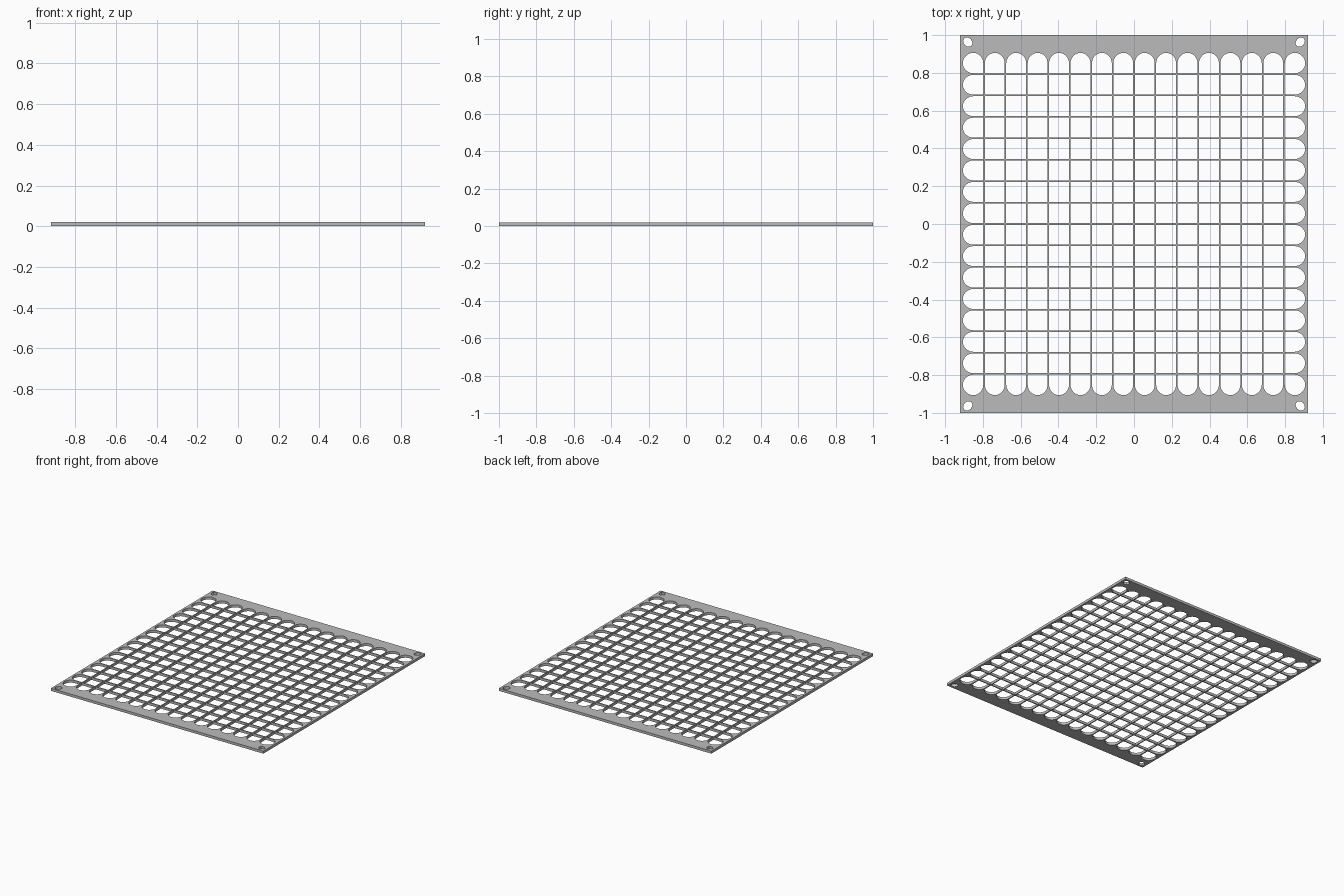
import bpy
import bmesh
from math import cos, sin, pi

cube = bpy.data.objects.get("Cube")
if cube:
    bpy.data.objects.remove(cube, do_unlink=True)

HALF_X, HALF_Y, THICK = 0.92, 1.0, 0.02
COUNT, PITCH = 16, 0.1134
INNER, OUTER = 0.0527, 0.0555   # cell half-width toward bars / toward the rim
STEPS = 8                       # segments per rounded quarter

# Flat grey material
grey = bpy.data.materials.new("plate grey")
grey.use_nodes = True
grey.diffuse_color = (0.5, 0.5, 0.5, 1)
grey.node_tree.nodes["Principled BSDF"].inputs["Base Color"].default_value = (0.5, 0.5, 0.5, 1)

outline = bpy.data.curves.new("plate_outline", 'CURVE')
outline.dimensions = '2D'
outline.fill_mode = 'BOTH'
outline.extrude = THICK / 2


def add_loop(points):
    spline = outline.splines.new('POLY')
    spline.points.add(len(points) - 1)
    for p, (x, y) in zip(spline.points, points):
        p.co = (x, y, 0, 1)
    spline.use_cyclic_u = True


def cell_points(col, row):
    """Square opening whose quarters are rounded where they meet the rim."""
    cx, cy = ((i - (COUNT - 1) / 2) * PITCH for i in (col, row))
    points = []
    for quarter, (sx, sy) in enumerate(((1, 1), (-1, 1), (-1, -1), (1, -1))):
        rim_x = col == (COUNT - 1 if sx > 0 else 0)
        rim_y = row == (COUNT - 1 if sy > 0 else 0)
        ax = OUTER if rim_x else INNER
        ay = OUTER if rim_y else INNER
        if rim_x or rim_y:
            for k in range(STEPS + 1):
                a = (quarter + k / STEPS) * pi / 2
                points.append((cx + ax * cos(a), cy + ay * sin(a)))
        else:
            points.append((cx + sx * ax, cy + sy * ay))
    # Drop repeated points where two rounded quarters meet
    return [p for i, p in enumerate(points)
            if abs(p[0] - points[i - 1][0]) + abs(p[1] - points[i - 1][1]) > 1e-5]


# Plate rim
add_loop([(-HALF_X, -HALF_Y), (HALF_X, -HALF_Y), (HALF_X, HALF_Y), (-HALF_X, HALF_Y)])

# Grid openings
for col in range(COUNT):
    for row in range(COUNT):
        add_loop(cell_points(col, row))

# Corner mounting holes, slightly long toward the corners
for sx in (-1, 1):
    for sy in (-1, 1):
        hole = []
        for k in range(12):
            u, v = 0.027 * cos(k * pi / 6), 0.022 * sin(k * pi / 6)
            hole.append((sx * (0.88 + (u - v) * 0.707), sy * (0.963 + (u + v) * 0.707)))
        add_loop(hole)

# Turn the filled outline into one solid mesh
helper = bpy.data.objects.new("outline_helper", outline)
bpy.context.collection.objects.link(helper)
bpy.context.view_layer.update()
evaluated = helper.evaluated_get(bpy.context.evaluated_depsgraph_get())
mesh = bpy.data.meshes.new_from_object(evaluated)
bpy.data.objects.remove(helper, do_unlink=True)

bm = bmesh.new()
bm.from_mesh(mesh)
bmesh.ops.remove_doubles(bm, verts=bm.verts, dist=1e-5)
bmesh.ops.recalc_face_normals(bm, faces=bm.faces)
bmesh.ops.translate(bm, verts=bm.verts, vec=(0, 0, THICK / 2))
for face in bm.faces:
    face.smooth = False
    face.material_index = 0
bm.to_mesh(mesh)
bm.free()

mesh.materials.clear()
mesh.materials.append(grey)
plate = bpy.data.objects.new("perforated_plate", mesh)
bpy.context.collection.objects.link(plate)
